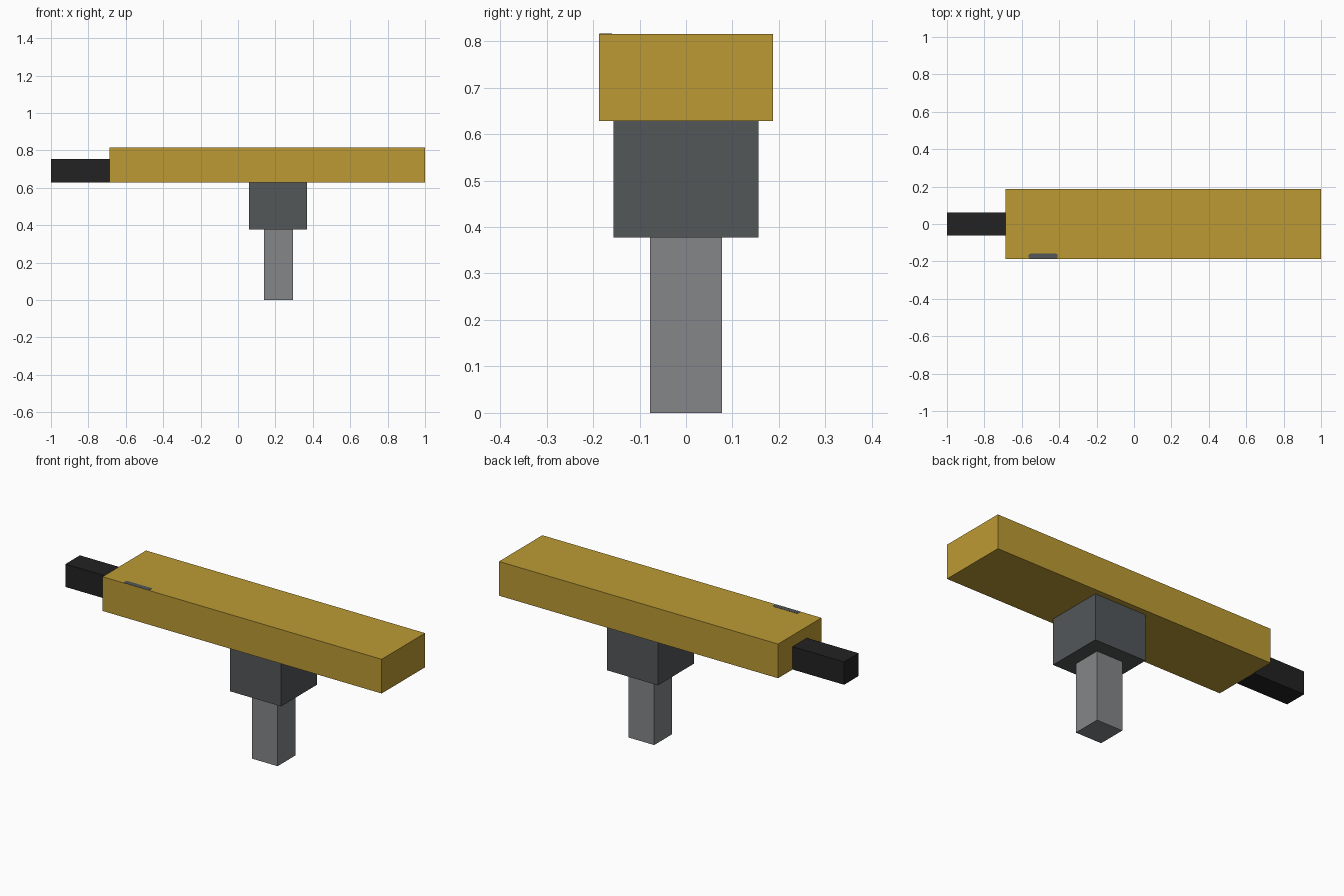
import bpy
import bmesh

cube = bpy.data.objects.get("Cube")
if cube:
    bpy.data.objects.remove(cube, do_unlink=True)


def material(name, srgb):
    """Flat material from 0-255 display values."""
    linear = [((c / 255 + 0.055) / 1.055) ** 2.4 for c in srgb]
    mat = bpy.data.materials.new(name)
    mat.use_nodes = True
    mat.diffuse_color = (*linear, 1)
    mat.node_tree.nodes["Principled BSDF"].inputs["Base Color"].default_value = (*linear, 1)
    return mat


def box(name, x, y, z, mat, corner=0):
    """Box from (low, high) ranges, with optional rounded upright corners."""
    bm = bmesh.new()
    bmesh.ops.create_cube(bm, size=1)
    for v in bm.verts:
        v.co = [r[0] if c < 0 else r[1] for c, r in zip(v.co, (x, y, z))]
    if corner:
        upright = [e for e in bm.edges if abs(e.verts[0].co.z - e.verts[1].co.z) > 1e-5]
        bmesh.ops.bevel(bm, geom=upright, offset=corner, segments=2, profile=0.5, affect="EDGES")
    mesh = bpy.data.meshes.new(name)
    bm.to_mesh(mesh)
    bm.free()
    mesh.materials.append(mat)
    obj = bpy.data.objects.new(name, mesh)
    bpy.context.collection.objects.link(obj)
    return obj


gold = material("gold", (188, 154, 52))
black = material("black", (34, 34, 34))
dark_grey = material("dark grey", (83, 87, 89))
light_grey = material("light grey", (132, 134, 135))

# Main body and the bar leaving its right end
base, top = 0.628, 0.815
box("body", (-0.688, 1), (-0.1875, 0.1875), (base, top), gold)
box("barrel", (-1, -0.688), (-0.0625, 0.0625), (base, 0.753), black)

# Stepped support under the body
box("mount_block", (0.06, 0.37), (-0.156, 0.156), (0.377, base), dark_grey)
box("post", (0.138, 0.294), (-0.078, 0.078), (0, 0.377), light_grey)

# Thin inlay at the front edge of the top
box("top_inlay", (-0.563, -0.408), (-0.1865, -0.159), (top - 0.002, top + 0.001), dark_grey, 0.008)
